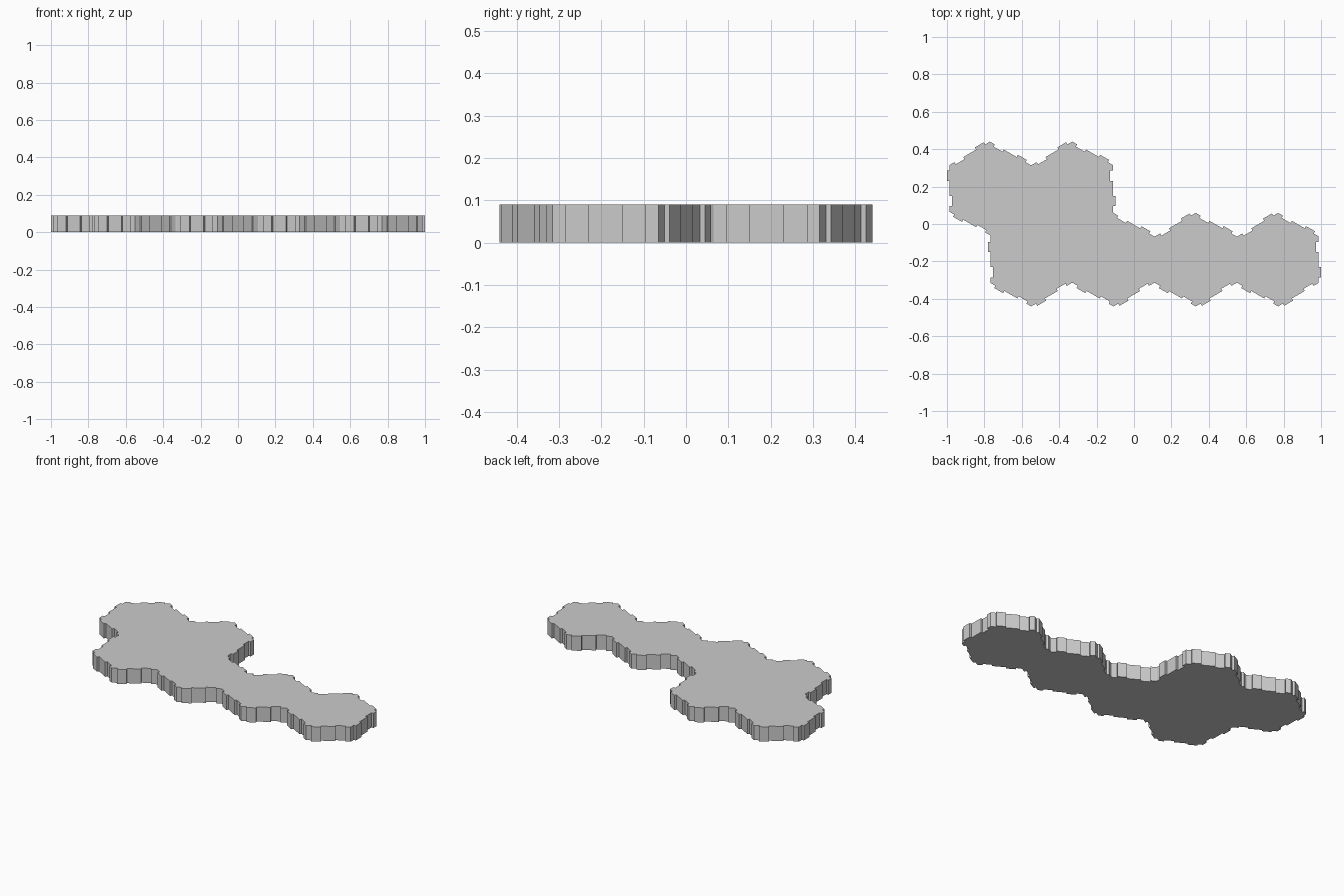
import bpy, bmesh
from math import radians, sqrt
from mathutils import Vector, Matrix

if "Cube" in bpy.data.objects:
    bpy.data.objects.remove(bpy.data.objects["Cube"])

PITCH, SIDE, STEP, HEIGHT = 0.44, 0.25, 0.0135, 0.09
APOTHEM = SIDE * sqrt(3) / 2

# six hexagon cells: (column in half pitches, row)
cells = {(-3.5, 1), (-1.5, 1), (-2.5, -1), (-0.5, -1), (1.5, -1), (3.5, -1)}
neighbours = [(2, 0), (1, 2), (-1, 2), (-2, 0), (-1, -2), (1, -2)]

# one hexagon side facing +x, going counter-clockwise: a tab, then a notch
half = SIDE / 2
side_profile = [(0, -half), (0, -0.095), (STEP, -0.095), (STEP, -0.04), (0, -0.04),
                (0, 0.04), (-STEP, 0.04), (-STEP, 0.095), (0, 0.095), (0, half)]


def side_points(cell, k):
    centre = Vector((cell[0] * PITCH / 2, cell[1] * PITCH * sqrt(3) / 4, 0))
    rot = Matrix.Rotation(radians(60 * k), 3, 'Z')
    return [centre + rot @ Vector((APOTHEM + x, y, 0)) for x, y in side_profile]


# walk round the outer boundary of the joined cells
outline = []
start = cell, k = (3.5, -1), 0
while True:
    nxt = (cell[0] + neighbours[k][0], cell[1] + neighbours[k][1])
    if nxt in cells:
        cell, k = nxt, (k + 4) % 6
    else:
        for p in side_points(cell, k):
            if not outline or (p - outline[-1]).length > 1e-4:
                outline.append(p)
        k = (k + 1) % 6
    if (cell, k) == start:
        break
if (outline[0] - outline[-1]).length < 1e-4:
    outline.pop()

# extrude the outline to a flat tile
bm = bmesh.new()
base = bm.faces.new([bm.verts.new(p) for p in outline])
top = bmesh.ops.extrude_face_region(bm, geom=[base], use_keep_orig=True)
bmesh.ops.translate(bm, vec=(0, 0, HEIGHT),
                    verts=[v for v in top['geom'] if isinstance(v, bmesh.types.BMVert)])
bmesh.ops.recalc_face_normals(bm, faces=bm.faces)
mesh = bpy.data.meshes.new("hex_tile_base")
bm.to_mesh(mesh)
bm.free()
bpy.context.collection.objects.link(bpy.data.objects.new("hex_tile_base", mesh))
